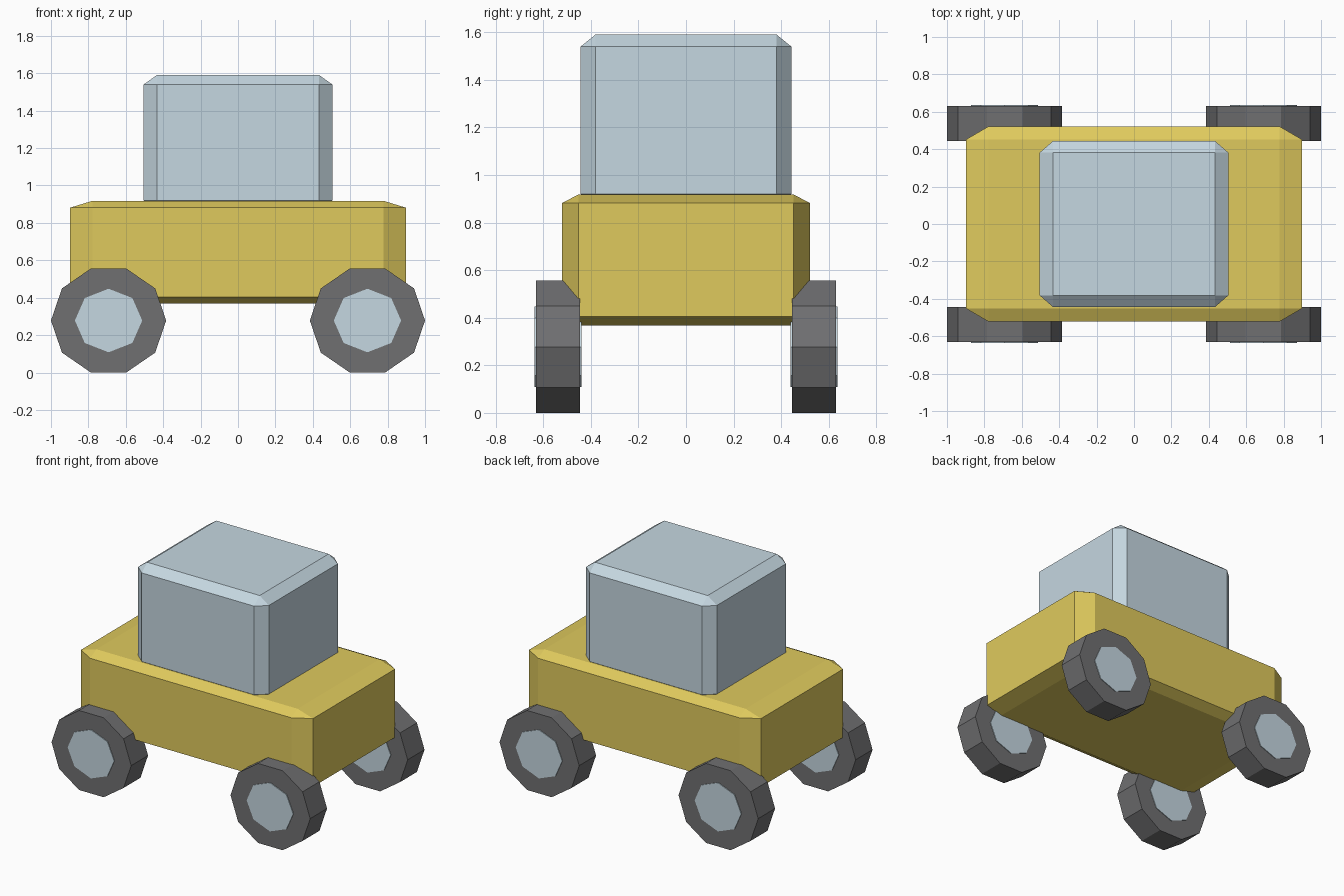
import bpy
import bmesh
from math import cos, sin, tau
from mathutils import Vector

default = bpy.data.objects.get("Cube")
if default:
    bpy.data.objects.remove(default)


def make_material(name, rgb):
    mat = bpy.data.materials.new(name)
    mat.use_nodes = True
    mat.diffuse_color = (*rgb, 1)
    mat.node_tree.nodes["Principled BSDF"].inputs["Base Color"].default_value = (*rgb, 1)
    return mat


yellow = make_material("mustard yellow", (0.74, 0.59, 0.11))
pale_blue = make_material("pale grey blue", (0.56, 0.68, 0.75))
rubber = make_material("dark grey rubber", (0.16, 0.16, 0.165))


def add_object(name, bm, mat, location):
    bmesh.ops.recalc_face_normals(bm, faces=bm.faces)
    mesh = bpy.data.meshes.new(name)
    bm.to_mesh(mesh)
    bm.free()
    mesh.materials.append(mat)
    obj = bpy.data.objects.new(name, mesh)
    obj.location = location
    bpy.context.collection.objects.link(obj)
    return obj


def chamfered_box(name, half_size, chamfer, mat, location):
    """Cube chamfered before it is stretched, so the chamfer stretches too."""
    bm = bmesh.new()
    bmesh.ops.create_cube(bm, size=2)
    bmesh.ops.bevel(bm, geom=bm.edges[:], offset=chamfer, segments=1,
                    profile=0.5, affect='EDGES')
    bmesh.ops.scale(bm, vec=half_size, verts=bm.verts)
    return add_object(name, bm, mat, location)


def disc(name, sides, radius_x, radius_z, width, mat, location):
    """Prism along y with a corner pointing to +x."""
    bm = bmesh.new()
    ring = [bm.verts.new((radius_x * cos(tau * i / sides), -width / 2,
                          radius_z * sin(tau * i / sides))) for i in range(sides)]
    face = bm.faces.new(ring)
    result = bmesh.ops.extrude_face_region(bm, geom=[face], use_keep_orig=True)
    moved = [v for v in result["geom"] if isinstance(v, bmesh.types.BMVert)]
    bmesh.ops.translate(bm, vec=Vector((0, width, 0)), verts=moved)
    return add_object(name, bm, mat, location)


# Body and cabin
chamfered_box("body", (0.897, 0.522, 0.275), 0.133, yellow, (0, 0, 0.643))
chamfered_box("cabin", (0.505, 0.443, 0.36), 0.14, pale_blue, (0, 0, 1.23))

# Four wheels, each a tyre with a hub showing on both sides
for end, sx in (("right", -1), ("left", 1)):
    for side, sy in (("front", -1), ("back", 1)):
        centre = (sx * 0.692, sy * 0.538, 0.278)
        disc(f"{side}_{end}_tyre", 10, 0.308, 0.292, 0.186, rubber, centre)
        disc(f"{side}_{end}_hub", 8, 0.18, 0.17, 0.196, pale_blue, centre)
